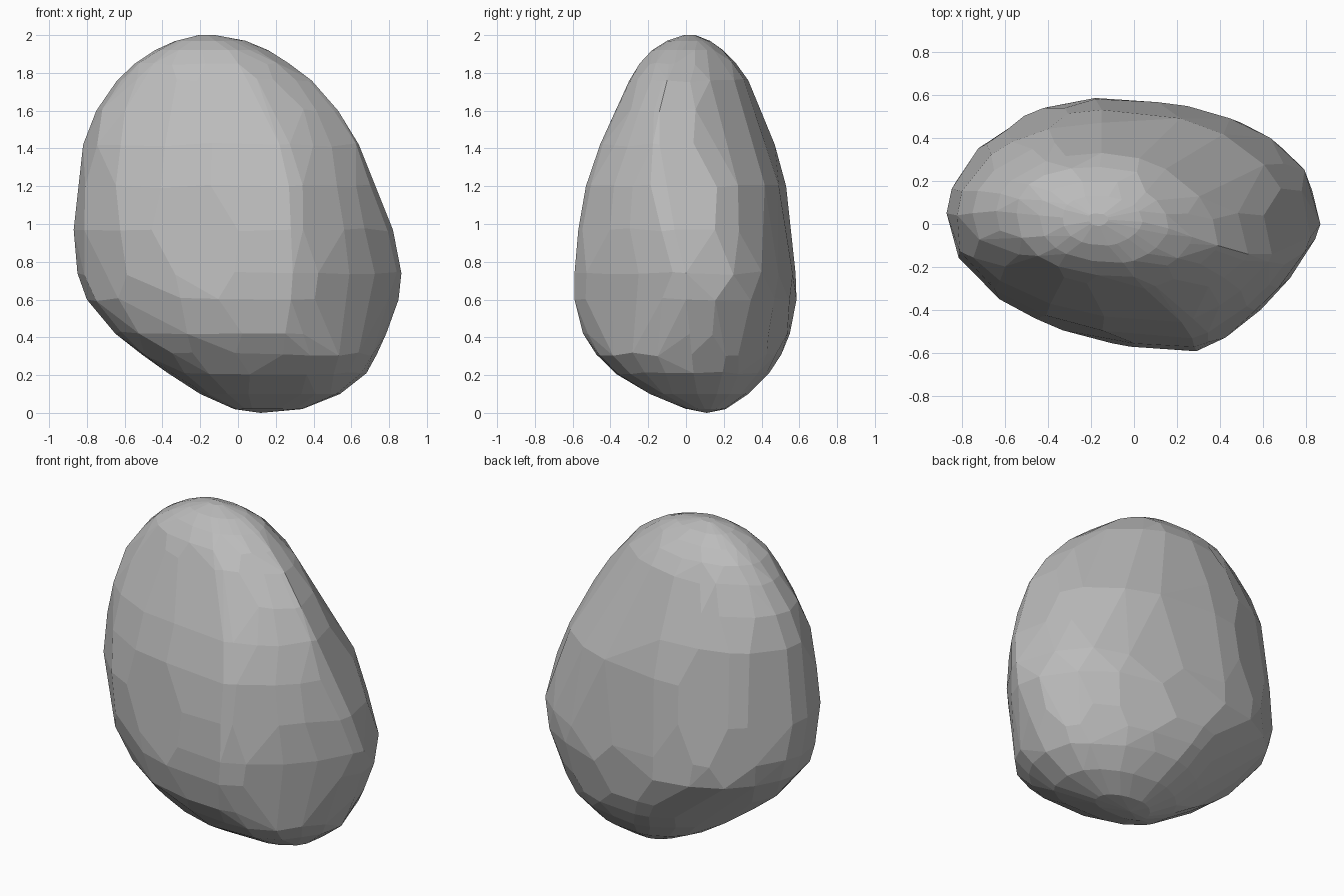
import bpy, bmesh, math, random

random.seed(4)
cube = bpy.data.objects.get("Cube")
if cube:
    bpy.data.objects.remove(cube, do_unlink=True)

# Plain grey stone
stone = bpy.data.materials.new("grey stone")
stone.use_nodes = True
colour = (0.5, 0.5, 0.5, 1)
stone.diffuse_color = colour
stone.node_tree.nodes["Principled BSDF"].inputs["Base Color"].default_value = colour

# Fullness of each corner: back right, back left, front left, front right
BASE = (2.1, 1.8, 2.3, 2.8)
LOW = (2.0, 1.55, 2.3, 2.1)
FLARE = (2.0, 1.5, 2.2, 1.55)
MID = (2.25, 1.85, 2.1, 1.35)
HIGH = (1.95, 2.05, 2.1, 1.35)
TOP = (2.1, 2.4, 2.4, 1.6)

# Sections: fullness, height, then the outermost point (x, y) on each side:
# right end, back ridge, left end, front ridge
SECTIONS = [
    (BASE, 0.02, (0.34, 0.10), (0.12, 0.21), (-0.02, 0.08), (0.14, 0.00)),
    (BASE, 0.10, (0.54, 0.06), (0.10, 0.33), (-0.20, 0.06), (0.18, -0.20)),
    (LOW, 0.21, (0.68, 0.04), (0.05, 0.44), (-0.37, 0.05), (0.22, -0.375)),
    (LOW, 0.31, (0.735, 0.03), (0.00, 0.505), (-0.51, 0.05), (0.24, -0.475)),
    (FLARE, 0.42, (0.785, 0.02), (-0.05, 0.55), (-0.65, 0.05), (0.25, -0.545)),
    (MID, 0.60, (0.85, 0.00), (-0.18, 0.585), (-0.80, 0.07), (0.28, -0.59)),
    (MID, 0.74, (0.865, 0.00), (-0.18, 0.58), (-0.85, 0.08), (0.29, -0.59)),
    (MID, 0.97, (0.82, -0.06), (-0.17, 0.555), (-0.87, 0.05), (0.28, -0.57)),
    (MID, 1.20, (0.74, -0.10), (-0.15, 0.53), (-0.85, 0.04), (0.27, -0.53)),
    (HIGH, 1.42, (0.64, -0.14), (-0.15, 0.47), (-0.82, 0.04), (0.22, -0.455)),
    (HIGH, 1.60, (0.53, -0.14), (-0.15, 0.40), (-0.75, 0.05), (0.13, -0.37)),
    (HIGH, 1.76, (0.39, -0.10), (-0.15, 0.33), (-0.64, 0.06), (0.05, -0.30)),
    (TOP, 1.85, (0.27, -0.06), (-0.16, 0.265), (-0.545, 0.05), (0.00, -0.245)),
    (TOP, 1.92, (0.16, -0.02), (-0.16, 0.20), (-0.44, 0.04), (-0.05, -0.18)),
    (TOP, 1.97, (0.04, 0.01), (-0.17, 0.13), (-0.33, 0.03), (-0.12, -0.10)),
    (TOP, 2.00, (-0.12, 0.02), (-0.17, 0.05), (-0.21, 0.03), (-0.16, -0.01)),
]
STEPS = 5


def arc_point(start, end, corner, t, power):
    """Point on a rounded corner running from start to end."""
    a, b = math.cos(t) ** (2 / power), math.sin(t) ** (2 / power)
    origin = (start[0] + end[0] - corner[0], start[1] + end[1] - corner[1])
    return [origin[i] + a * (start[i] - origin[i]) + b * (end[i] - origin[i])
            for i in (0, 1)]


# Boulder: convex skin around the rounded sections
bm = bmesh.new()
for fullness, z, *ends in SECTIONS:
    for q in range(4):
        start, end = ends[q], ends[(q + 1) % 4]
        corner = (start[0], end[1]) if q % 2 == 0 else (end[0], start[1])
        for k in range(STEPS):
            shift = random.uniform(-0.3, 0.3) if k else 0
            t = (k + shift) / STEPS * math.pi / 2
            x, y = arc_point(start, end, corner, t, fullness[q])
            lift = random.uniform(-0.01, 0.01) if 0.1 < z < 1.9 and k else 0
            bm.verts.new((x, y, z + lift))
bm.verts.new((0.12, 0.11, 0))

hull = bmesh.ops.convex_hull(bm, input=bm.verts)
loose = {v for v in hull["geom_interior"] + hull["geom_unused"]
         if isinstance(v, bmesh.types.BMVert)}
bmesh.ops.delete(bm, geom=list(loose), context="VERTS")

# Merge nearly level triangles into broad chipped facets
bmesh.ops.dissolve_limit(bm, angle_limit=math.radians(5),
                         verts=bm.verts, edges=bm.edges)
bmesh.ops.recalc_face_normals(bm, faces=bm.faces)

mesh = bpy.data.meshes.new("boulder")
bm.to_mesh(mesh)
bm.free()
mesh.materials.append(stone)
boulder = bpy.data.objects.new("boulder", mesh)
bpy.context.collection.objects.link(boulder)
